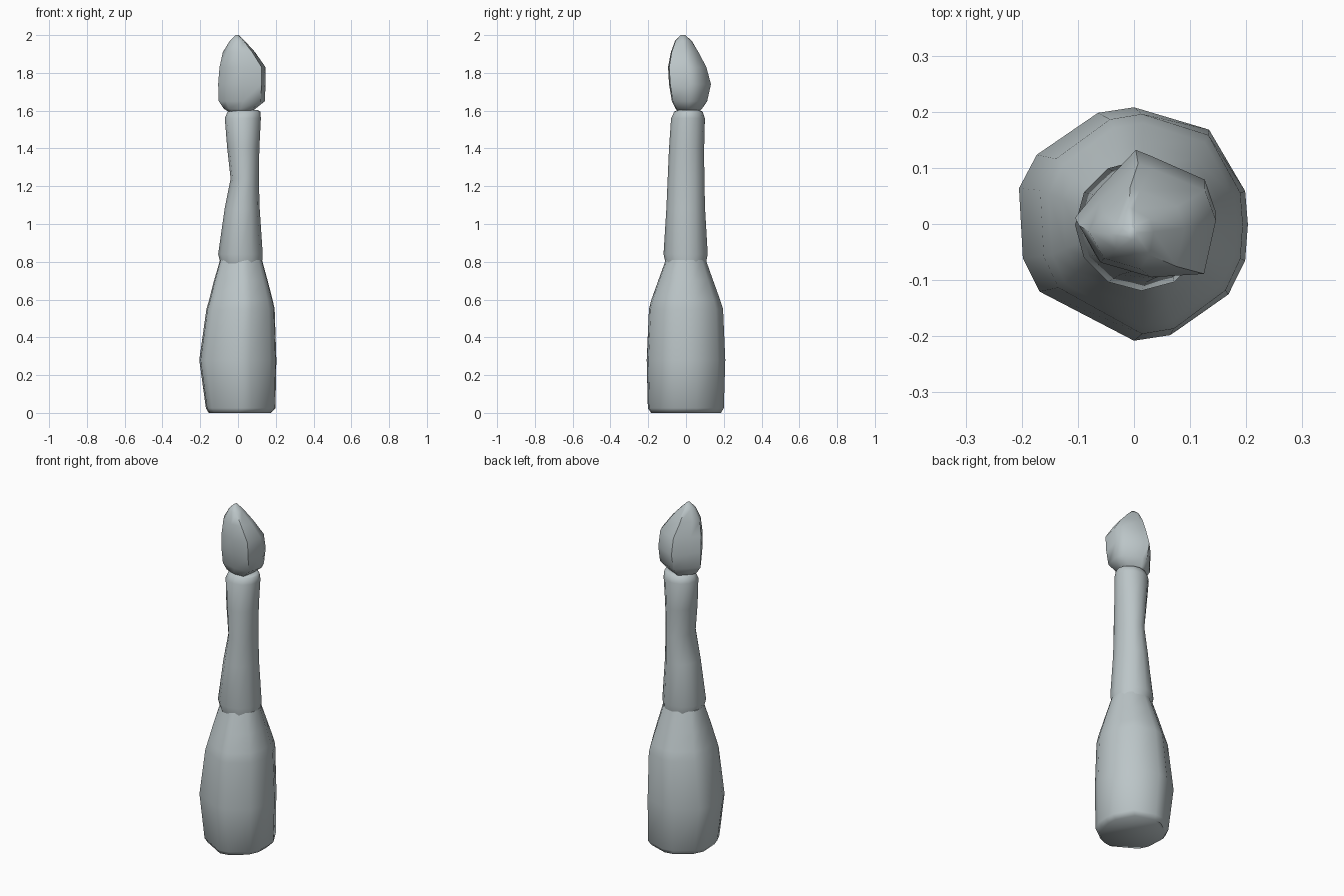
import bpy, bmesh, math

grey = bpy.data.materials.new("pale blue grey")
grey.diffuse_color = (0.50, 0.56, 0.575, 1)


def loft(name, shape, rings):
    """Skin rings of (z, xmin, xmax, ymin, ymax), each the outline fitted to its bounds."""
    xs, ys = [p[0] for p in shape], [p[1] for p in shape]
    x0, x1, y0, y1 = min(xs), max(xs), min(ys), max(ys)
    bm = bmesh.new()
    loops = []
    for z, a, b, c, d in rings:
        loops.append([bm.verts.new((a + (x - x0) / (x1 - x0) * (b - a),
                                    c + (y - y0) / (y1 - y0) * (d - c), z)) for x, y in shape])
    n = len(shape)
    for lo, hi in zip(loops, loops[1:]):
        for i in range(n):
            j = (i + 1) % n
            bm.faces.new((lo[i], lo[j], hi[j], hi[i]))
    bm.faces.new(loops[0][::-1])
    bm.faces.new(loops[-1])
    bmesh.ops.recalc_face_normals(bm, faces=bm.faces)
    me = bpy.data.meshes.new(name)
    bm.to_mesh(me)
    bm.free()
    me.materials.append(grey)
    ob = bpy.data.objects.new(name, me)
    bpy.context.collection.objects.link(ob)
    bpy.ops.object.select_all(action='DESELECT')
    ob.select_set(True)
    bpy.context.view_layer.objects.active = ob
    bpy.ops.object.shade_smooth_by_angle(angle=math.radians(60))
    return ob


# uneven outlines, counter-clockwise seen from above
base_shape = [(0.205, 0), (0.20, 0.06), (0.135, 0.17), (0, 0.21), (-0.065, 0.2),
              (-0.175, 0.125), (-0.207, 0.065), (-0.2, -0.06), (-0.17, -0.12),
              (0, -0.208), (0.065, -0.198), (0.17, -0.125), (0.2, -0.065)]
round_shape = [(math.cos(i * math.tau / 12), math.sin(i * math.tau / 12)) for i in range(12)]
tip_shape = [(0.15, 0.02), (0.13, 0.08), (0.03, 0.125), (0.005, 0.135), (-0.065, 0.06),
             (-0.105, 0.01), (-0.065, -0.065), (0.03, -0.095), (0.128, -0.088)]

# wide lower body
loft("base_body", base_shape, [
    (0.0, -0.155, 0.175, -0.185, 0.185),
    (0.025, -0.170, 0.198, -0.202, 0.200),
    (0.28, -0.205, 0.203, -0.208, 0.208),
    (0.55, -0.167, 0.194, -0.196, 0.196),
    (0.60, -0.152, 0.183, -0.183, 0.180),
    (0.70, -0.127, 0.157, -0.147, 0.144),
    (0.81, -0.095, 0.127, -0.107, 0.105)])

# slim shaft with a dent on its left side
loft("shaft", round_shape, [
    (0.79, -0.092, 0.127, -0.107, 0.105),
    (0.84, -0.105, 0.131, -0.119, 0.115),
    (1.08, -0.071, 0.115, -0.104, 0.101),
    (1.24, -0.039, 0.110, -0.097, 0.097),
    (1.40, -0.057, 0.113, -0.090, 0.096),
    (1.56, -0.070, 0.121, -0.079, 0.100),
    (1.595, -0.055, 0.118, -0.062, 0.088),
    (1.603, -0.030, 0.105, -0.045, 0.070)])

# faceted bud at the top
loft("bud_tip", tip_shape, [
    (1.585, -0.035, 0.060, -0.035, 0.060),
    (1.61, -0.075, 0.092, -0.055, 0.085),
    (1.65, -0.102, 0.142, -0.075, 0.112),
    (1.74, -0.105, 0.146, -0.090, 0.132),
    (1.83, -0.098, 0.146, -0.095, 0.108),
    (1.91, -0.080, 0.090, -0.080, 0.066),
    (1.97, -0.043, 0.035, -0.058, 0.030),
    (2.0, -0.012, 0.004, -0.028, -0.004)])
